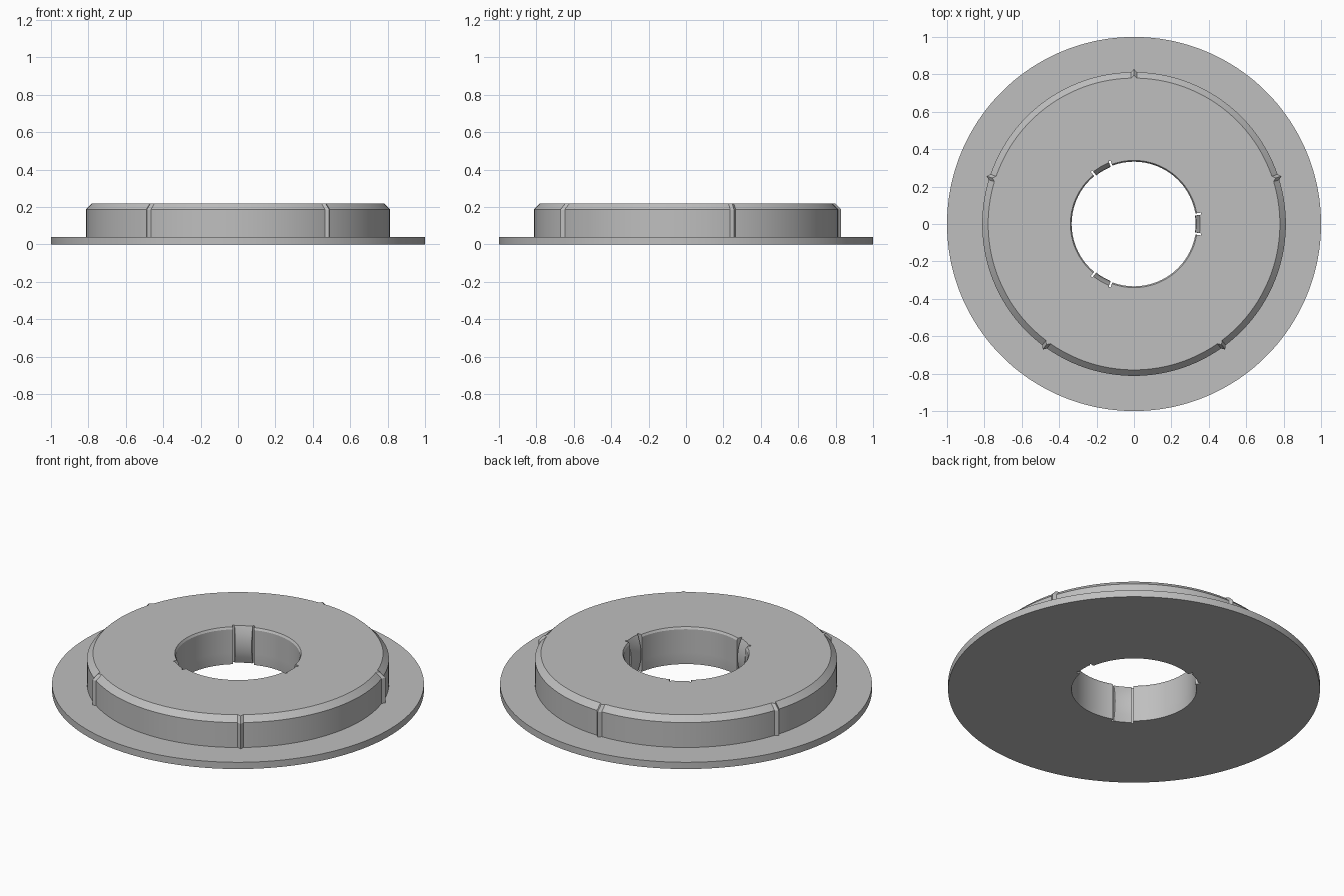
import bpy
import bmesh
from math import radians, degrees, cos, sin

cube = bpy.data.objects.get("Cube")
if cube:
    bpy.data.objects.remove(cube)

# Material
grey = bpy.data.materials.new("plain grey")
grey.use_nodes = True
colour = (0.52, 0.52, 0.52, 1)
grey.diffuse_color = colour
grey.node_tree.nodes["Principled BSDF"].inputs["Base Color"].default_value = colour

# Main dimensions
FLANGE_R, FLANGE_Z = 1.0, 0.04
HUB_R, TOP_Z, CHAMFER = 0.812, 0.22, 0.032
BORE_R, SLIT_R = 0.333, 0.362
RIBS = [18 + 72 * i for i in range(5)]
CLIPS = [0, 120, 240]
RIB_HALF, SLIT_IN, SLIT_OUT, STEP = 1.1, 7.9, 9.7, 0.04
BORE_Z = [TOP_Z, 0.208, 0.18, 0.15, 0.11, 0.07, FLANGE_Z, 0]


def offset(angle, centres):
    """Smallest angular distance to any of the centres, in degrees."""
    return min(abs((angle - c + 180) % 360 - 180) for c in centres)


def hub_radius(angle):
    """Round hub with five small pointed ribs."""
    return HUB_R + 0.017 * max(0, 1 - offset(angle, RIBS) / RIB_HALF)


def bore_radius(angle, z):
    """Bore with three bowed spring clips, each between two slits."""
    d = offset(angle, CLIPS)
    if d < SLIT_IN:
        bow = (2 * z / TOP_Z - 1) ** 2
        return 0.329 + 0.025 * bow
    if d < SLIT_OUT:
        return SLIT_R
    if z == TOP_Z:
        return BORE_R + 0.007
    return BORE_R + (0.003 if z == 0 else 0)


def section(angle):
    """Closed radial section as (radius, height) points."""
    r = hub_radius(angle)
    outer = [(FLANGE_R, 0), (FLANGE_R, FLANGE_Z), (r, FLANGE_Z),
             (r, TOP_Z - CHAMFER), (r - CHAMFER, TOP_Z)]
    return outer + [(bore_radius(angle, z), z) for z in BORE_Z]


# Angles: an even sweep plus the edges of ribs and slits
angles = {i * 2.0 for i in range(180)}
for c in RIBS:
    angles |= {c - RIB_HALF, c, c + RIB_HALF}
for c in CLIPS:
    for side in (-1, 1):
        for edge in (SLIT_IN, SLIT_OUT):
            for nudge in (-STEP, STEP):
                angles.add((c + side * (edge + nudge)) % 360)

# Flanged hub: sweep the section around the axis
bm = bmesh.new()
columns = []
for a in sorted(angles):
    t = radians(a)
    columns.append([bm.verts.new((r * cos(t), r * sin(t), z))
                    for r, z in section(a)])
for i, col in enumerate(columns):
    nxt = columns[(i + 1) % len(columns)]
    for j in range(len(col)):
        k = (j + 1) % len(col)
        bm.faces.new((col[j], nxt[j], nxt[k], col[k]))
bmesh.ops.recalc_face_normals(bm, faces=bm.faces[:])

mesh = bpy.data.meshes.new("flanged_hub")
bm.to_mesh(mesh)
bm.free()
mesh.materials.append(grey)
hub = bpy.data.objects.new("flanged_hub", mesh)
bpy.context.collection.objects.link(hub)
bpy.ops.object.select_all(action="DESELECT")
hub.select_set(True)
bpy.context.view_layer.objects.active = hub
bpy.ops.object.shade_smooth_by_angle(angle=radians(25))
